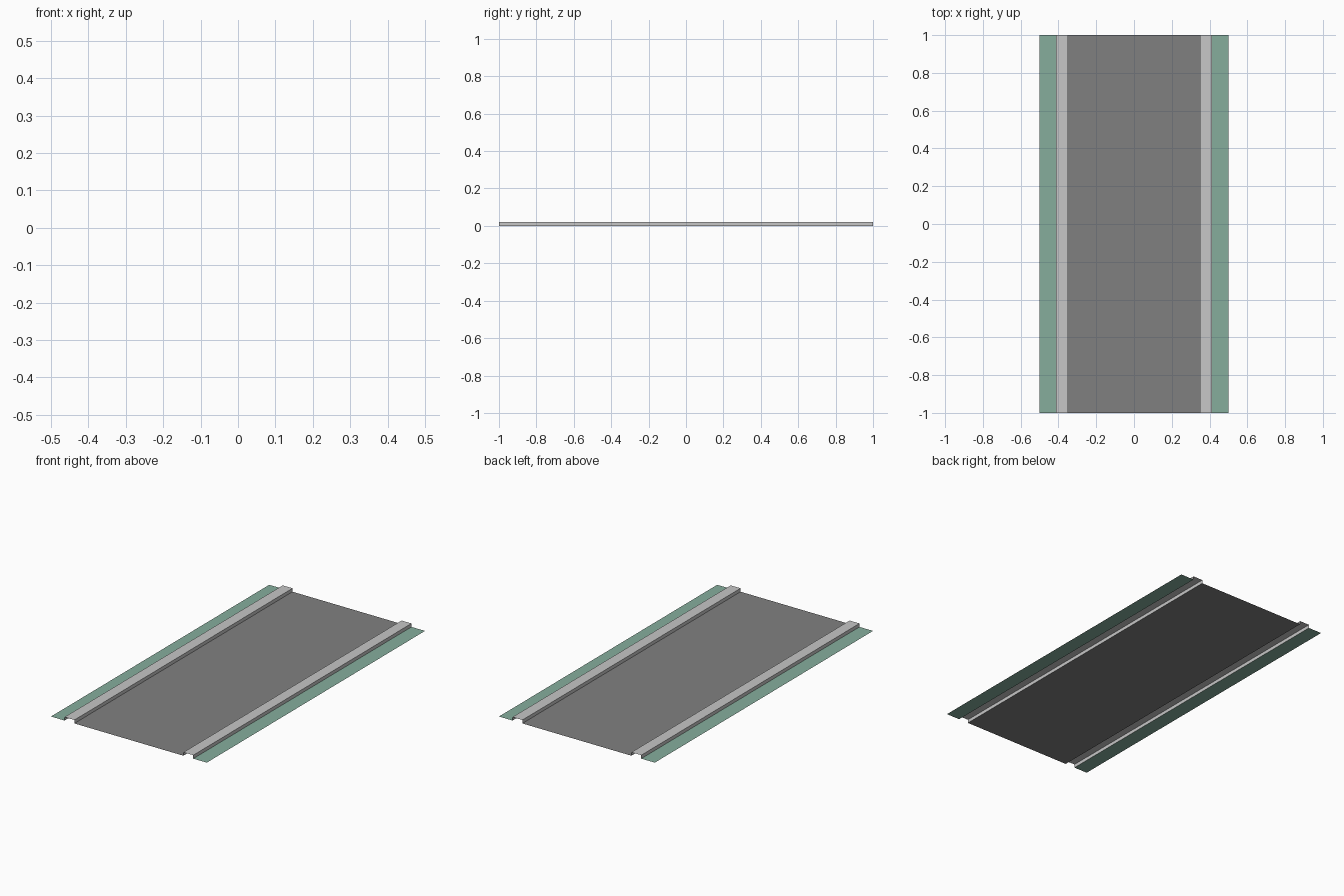
import bpy

if "Cube" in bpy.data.objects:
    bpy.data.objects.remove(bpy.data.objects["Cube"])

HALF_LEN = 1.0
CURB_H = 0.02
ROAD_X, CURB_X, EDGE_X = 0.35, 0.413, 0.5


def make_material(name, rgb):
    mat = bpy.data.materials.new(name)
    mat.diffuse_color = (*rgb, 1.0)
    mat.use_nodes = True
    mat.node_tree.nodes["Principled BSDF"].inputs["Base Color"].default_value = mat.diffuse_color
    return mat


def sweep_sheet(name, profile, mat):
    """Open sheet: an (x, z) profile, listed left to right, swept along y."""
    verts = [(x, y, z) for x, z in profile for y in (-HALF_LEN, HALF_LEN)]
    faces = [(2 * i, 2 * i + 2, 2 * i + 3, 2 * i + 1)
             for i in range(len(profile) - 1)]
    mesh = bpy.data.meshes.new(name)
    mesh.from_pydata(verts, [], faces)
    mesh.materials.append(mat)
    obj = bpy.data.objects.new(name, mesh)
    bpy.context.collection.objects.link(obj)
    return obj


asphalt = make_material("asphalt grey", (0.216, 0.216, 0.216))
concrete = make_material("concrete light grey", (0.57, 0.57, 0.57))
grass = make_material("grass green", (0.24, 0.42, 0.335))

# Roadway
sweep_sheet("road_surface", [(-ROAD_X, 0), (ROAD_X, 0)], asphalt)

# Raised hollow curbs and flat verges on both sides
for side, s in (("left", -1), ("right", 1)):
    curb = [(s * ROAD_X, 0), (s * ROAD_X, CURB_H),
            (s * CURB_X, CURB_H), (s * CURB_X, 0)]
    verge = [(s * CURB_X, 0), (s * EDGE_X, 0)]
    if s < 0:
        curb.reverse()
        verge.reverse()
    sweep_sheet(side + "_curb", curb, concrete)
    sweep_sheet(side + "_grass_verge", verge, grass)
